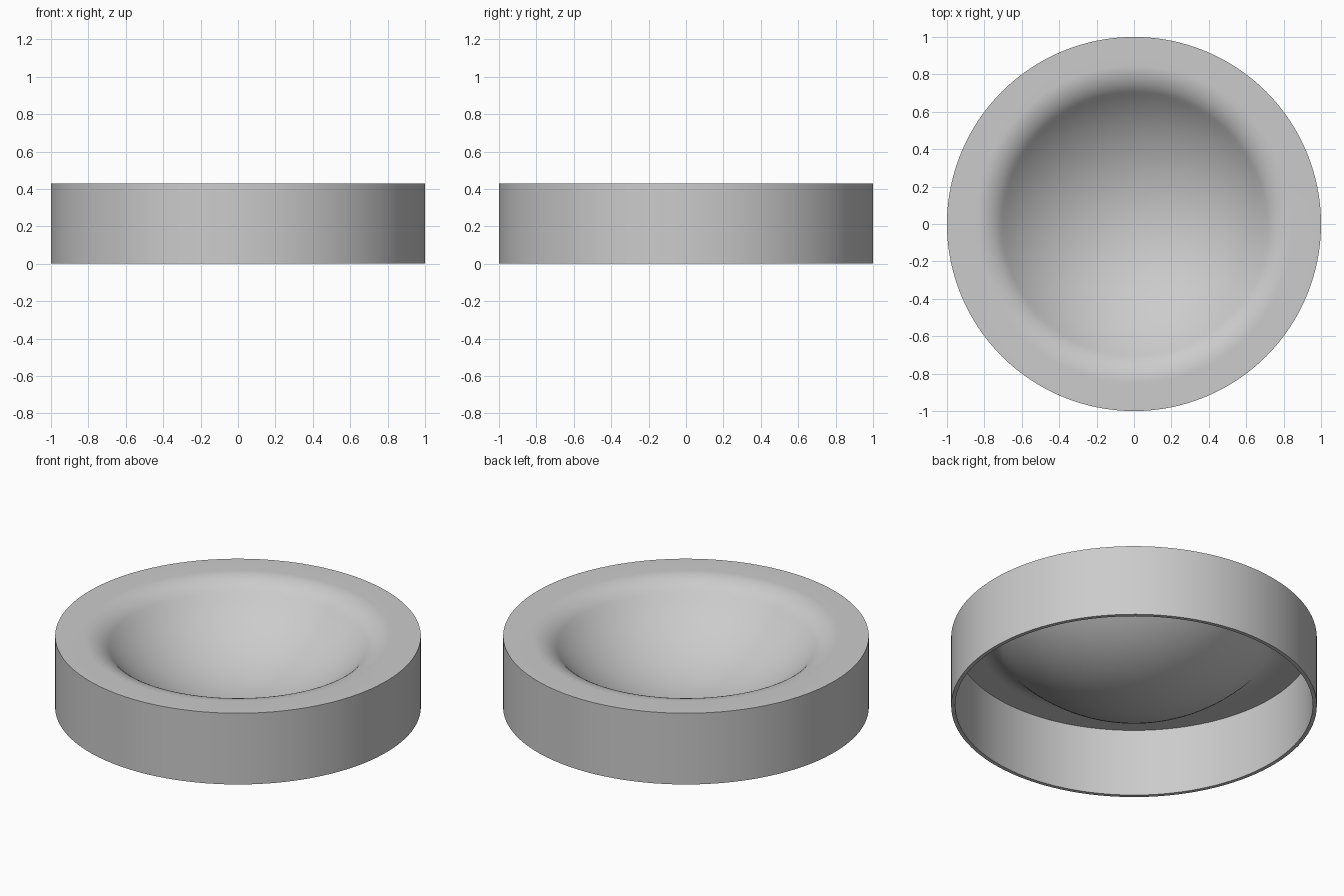
import bpy, bmesh, math

if "Cube" in bpy.data.objects:
    bpy.data.objects.remove(bpy.data.objects["Cube"])

SEG = 128            # steps around the axis
H, T = 0.43, 0.022   # height and shell thickness
LIP_R, LIP_F = 0.85, 0.20      # where the rounded lip starts, and its radius
ANGLE = math.radians(47)       # steepest slope, where lip meets bowl


def dish(offset):
    """Profile from lip to bowl centre, pushed below the top skin by offset."""
    pts = []
    rad = LIP_F - offset
    for i in range(13):                       # rounded lip
        a = ANGLE * i / 12
        pts.append((LIP_R - rad * math.sin(a), H - LIP_F + rad * math.cos(a)))
    r_in = LIP_R - LIP_F * math.sin(ANGLE)    # spherical bowl
    sphere = r_in / math.sin(ANGLE)
    zc = H - LIP_F + (LIP_F + sphere) * math.cos(ANGLE)
    for i in range(1, 25):
        a = ANGLE * (1 - i / 24)
        s = sphere + offset
        pts.append((s * math.sin(a), zc - s * math.cos(a)))
    return pts


# Closed section: top skin outward, down the wall, up inside, back under the bowl
profile = dish(0)[::-1] + [(1, H), (1, 0), (1 - T, 0), (1 - T, H - T)] + dish(T)

bm = bmesh.new()
rings = []
for r, z in profile:
    if r < 1e-5:
        rings.append([bm.verts.new((0, 0, z))] * SEG)
    else:
        rings.append([bm.verts.new((r * math.cos(2 * math.pi * k / SEG),
                                    r * math.sin(2 * math.pi * k / SEG), z))
                      for k in range(SEG)])
for a, b in zip(rings, rings[1:]):
    for k in range(SEG):
        n = (k + 1) % SEG
        bm.faces.new(list(dict.fromkeys((a[k], b[k], b[n], a[n]))))
bmesh.ops.recalc_face_normals(bm, faces=bm.faces[:])

# Hollow dish with straight outer wall
mesh = bpy.data.meshes.new("dish")
bm.to_mesh(mesh)
bm.free()
obj = bpy.data.objects.new("dish", mesh)
bpy.context.collection.objects.link(obj)
bpy.context.view_layer.objects.active = obj
obj.select_set(True)
bpy.ops.object.shade_smooth_by_angle(angle=math.radians(30))
